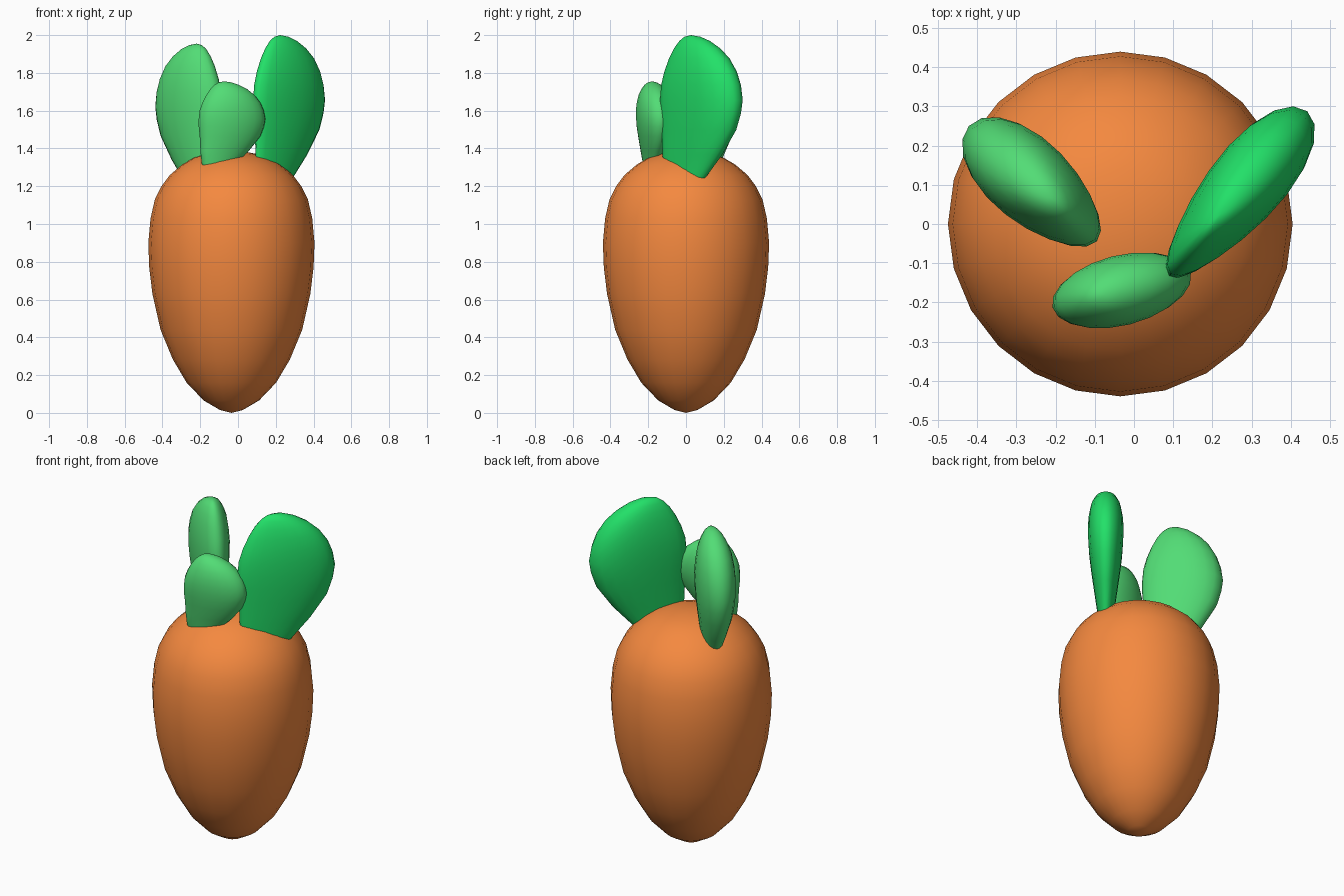
import bpy, bmesh
from math import sin, cos, tau, radians

if "Cube" in bpy.data.objects:
    bpy.data.objects.remove(bpy.data.objects["Cube"])


def material(name, rgb):
    m = bpy.data.materials.new(name)
    m.diffuse_color = (*rgb, 1)
    m.use_nodes = True
    m.node_tree.nodes["Principled BSDF"].inputs["Base Color"].default_value = m.diffuse_color
    return m


def loft(name, bottom, rings, top, mat):
    """Skin closed rings of points between two end points."""
    bm = bmesh.new()
    loops = [[bm.verts.new(p) for p in ring] for ring in rings]
    lo, hi = bm.verts.new(bottom), bm.verts.new(top)
    n = len(loops[0])
    for i in range(n):
        j = (i + 1) % n
        bm.faces.new((lo, loops[0][j], loops[0][i]))
        bm.faces.new((hi, loops[-1][i], loops[-1][j]))
        for a, b in zip(loops, loops[1:]):
            bm.faces.new((a[i], a[j], b[j], b[i]))
    bmesh.ops.recalc_face_normals(bm, faces=bm.faces)
    for f in bm.faces:
        f.smooth = True
    me = bpy.data.meshes.new(name)
    bm.to_mesh(me)
    bm.free()
    me.materials.append(mat)
    ob = bpy.data.objects.new(name, me)
    bpy.context.collection.objects.link(ob)
    return ob


# Root: lathed profile of (radius, height)
ROOT = [(.06, .015), (.147, .066), (.237, .16), (.31, .283), (.375, .44),
        (.418, .63), (.435, .77), (.44, .9), (.428, 1.03), (.405, 1.13),
        (.37, 1.2), (.325, 1.26), (.26, 1.315), (.2, 1.35), (.14, 1.37),
        (.07, 1.383)]
CX, SIDES = -.035, 24
loft("root", (CX, 0, 0),
     [[(CX + r * cos(tau * i / SIDES), r * sin(tau * i / SIDES), z)
       for i in range(SIDES)] for r, z in ROOT],
     (CX, 0, 1.387), material("orange", (.91, .25, .05)))

# Leaf outline: (height, sideways shift, half width, half thickness), normalised
LEAF = [(.03, -.43, .3, .3), (.15, -.37, .52, .42), (.28, -.2, .73, .62),
        (.43, -.04, .91, .84), (.53, .0, .98, .95), (.61, .02, 1, 1),
        (.7, .01, .96, 1.02), (.78, .0, .87, .97), (.86, -.03, .72, .86),
        (.92, -.08, .55, .68), (.965, -.14, .36, .47), (.99, -.19, .19, .25)]


def leaf(name, center, angle, z0, z1, w, t, egg, mat):
    ux, uy = cos(radians(angle)), sin(radians(angle))

    def point(s, n, h):
        return (center[0] + s * ux - n * uy, center[1] + s * uy + n * ux,
                z0 + h * (z1 - z0))

    rings = []
    for h, s, hw, ht in LEAF:
        rings.append([point(w * (s + hw * cos(a)),
                            t * ht * sin(a) * (1 + egg * cos(a)), h)
                      for a in (tau * i / 20 for i in range(20))])
    loft(name, point(-.43 * w, 0, 0), rings, point(-.22 * w, 0, 1), mat)


# Leaves
light = material("light_green", (.085, .72, .18))
bright = material("bright_green", (.016, .75, .14))
leaf("large_leaf", (.262, .073), 50, 1.12, 2.0, .275, .093, .25, bright)
leaf("back_leaf", (-.255, .1), 138, 1.1, 1.955, .22, .103, .15, light)
leaf("front_leaf", (-.035, -.17), 14, 1.245, 1.755, .182, .088, 0, light)
